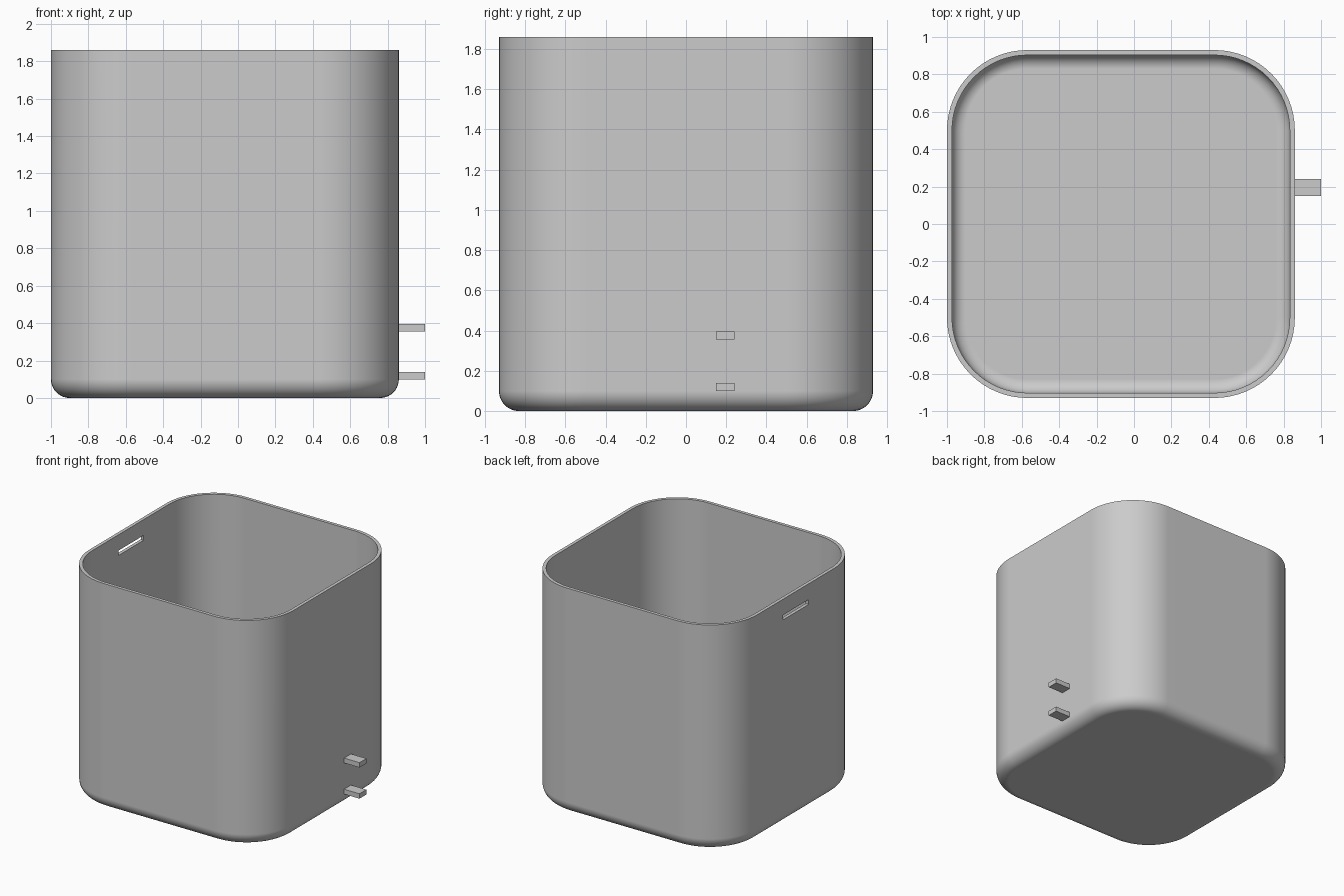
import bpy
import bmesh
from math import cos, sin, pi
from mathutils import Vector

cube = bpy.data.objects.get("Cube")
if cube:
    bpy.data.objects.remove(cube, do_unlink=True)

GREY = (0.6, 0.6, 0.6, 1.0)
grey = bpy.data.materials.new("plain_grey")
grey.use_nodes = True
grey.diffuse_color = GREY
grey.node_tree.nodes["Principled BSDF"].inputs["Base Color"].default_value = GREY

CENTRE_X, HALF, CORNER, HEIGHT = -0.07, 0.93, 0.43, 1.86
WALL, FILLET = 0.027, 0.1


def make_object(name, bm):
    bmesh.ops.recalc_face_normals(bm, faces=bm.faces)
    mesh = bpy.data.meshes.new(name)
    bm.to_mesh(mesh)
    bm.free()
    mesh.materials.append(grey)
    obj = bpy.data.objects.new(name, mesh)
    bpy.context.collection.objects.link(obj)
    return obj


def make_box(name, low, high):
    low, high = Vector(low), Vector(high)
    bm = bmesh.new()
    bmesh.ops.create_cube(bm, size=1)
    for v in bm.verts:
        v.co = (low + high) / 2 + v.co * (high - low)
    return make_object(name, bm)


def activate(obj):
    bpy.ops.object.select_all(action="DESELECT")
    obj.select_set(True)
    bpy.context.view_layer.objects.active = obj


def cut(obj, cutter):
    """Subtract the cutter and discard it."""
    cutter.hide_render = True
    mod = obj.modifiers.new("cut", "BOOLEAN")
    mod.operation, mod.solver, mod.object = "DIFFERENCE", "EXACT", cutter
    activate(obj)
    bpy.ops.object.modifier_apply(modifier=mod.name)
    bpy.data.objects.remove(cutter, do_unlink=True)


def smooth(obj):
    activate(obj)
    bpy.ops.object.shade_smooth_by_angle(angle=pi / 6)
    mod = obj.modifiers.new("even_shading", "WEIGHTED_NORMAL")
    mod.keep_sharp = True


def ring(bm, inset, z, steps=16):
    """Rounded square outline, moved inward by inset."""
    radius, straight = CORNER - inset, HALF - CORNER
    verts = []
    for quarter in range(4):
        mid = quarter * pi / 2 + pi / 4
        sx, sy = (1 if cos(mid) > 0 else -1), (1 if sin(mid) > 0 else -1)
        for i in range(steps + 1):
            a = (quarter + i / steps) * pi / 2
            verts.append(bm.verts.new((CENTRE_X + sx * straight + radius * cos(a),
                                       sy * straight + radius * sin(a), z)))
    return verts


def fillet(offset, steps=10):
    """Inset and height pairs from the floor up into the wall."""
    r = FILLET - offset
    return [(FILLET - r * sin(i / steps * pi / 2),
             FILLET - r * cos(i / steps * pi / 2)) for i in range(steps + 1)]


# Open container: up the outside, over the rim, down the inside
profile = fillet(0) + [(0, HEIGHT), (WALL, HEIGHT)] + fillet(WALL)[::-1]
bm = bmesh.new()
rings = [ring(bm, inset, z) for inset, z in profile]
for a, b in zip(rings, rings[1:]):
    for i in range(len(a)):
        j = (i + 1) % len(a)
        bm.faces.new((a[i], a[j], b[j], b[i]))
bm.faces.new(rings[0])
bm.faces.new(rings[-1])
container = make_object("container", bm)

# Overflow slot through the right-hand wall
cut(container, make_box("slot_cutter", (-1.1, -0.165, 1.69), (-0.9, 0.165, 1.73)))
smooth(container)

# Two drilled lugs on the opposite wall
for name, z in (("lower_lug", 0.119), ("upper_lug", 0.375)):
    lug = make_box(name, (0.85, 0.15, z - 0.02), (1.0, 0.24, z + 0.02))
    bm = bmesh.new()
    bmesh.ops.create_cone(bm, cap_ends=True, segments=16, radius1=0.008,
                          radius2=0.008, depth=0.3)
    for v in bm.verts:
        x, y, h = v.co
        v.co = (0.943 + x, 0.195 + h, z + y)
    cut(lug, make_object("pin_hole_cutter", bm))
    smooth(lug)
